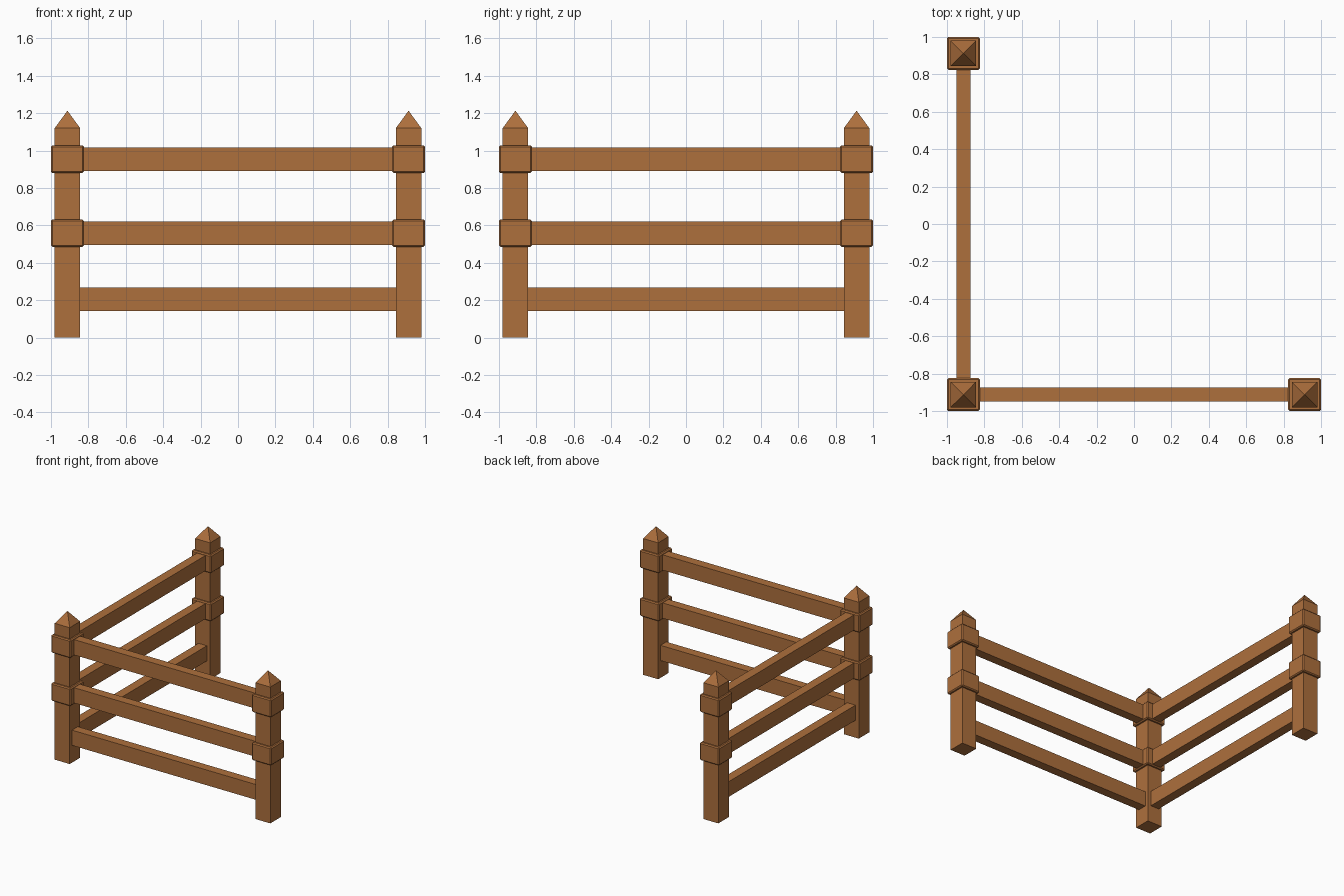
import bpy
import bmesh
from mathutils import Matrix, Vector

cube = bpy.data.objects.get("Cube")
if cube:
    bpy.data.objects.remove(cube, do_unlink=True)

# Single wood colour
wood = bpy.data.materials.new("warm brown wood")
wood.use_nodes = True
wood.diffuse_color = (0.42, 0.16, 0.046, 1)
shader = next(n for n in wood.node_tree.nodes if n.type == 'BSDF_PRINCIPLED')
shader.inputs["Base Color"].default_value = wood.diffuse_color
shader.inputs["Roughness"].default_value = 0.8

P = 0.912            # post centre distance
POST = 0.068         # post half width
BAND = 0.088         # band half width


def finish(bm, name):
    bmesh.ops.recalc_face_normals(bm, faces=bm.faces)
    mesh = bpy.data.meshes.new(name)
    bm.to_mesh(mesh)
    bm.free()
    mesh.materials.append(wood)
    obj = bpy.data.objects.new(name, mesh)
    bpy.context.collection.objects.link(obj)
    return obj


def box(name, low, high, bevel=0.0):
    low, high = Vector(low), Vector(high)
    bm = bmesh.new()
    size = Matrix.Diagonal((*(high - low), 1))
    bmesh.ops.create_cube(bm, size=1, matrix=Matrix.Translation((low + high) / 2) @ size)
    obj = finish(bm, name)
    if bevel:
        mod = obj.modifiers.new("chamfer", 'BEVEL')
        mod.width = bevel
        mod.segments = 1
    return obj


def post(name, x, y):
    # Square shaft drawn up to a pyramid point
    bm = bmesh.new()
    corners = ((-1, -1), (1, -1), (1, 1), (-1, 1))
    rings = [[bm.verts.new((x + a * POST, y + b * POST, z)) for a, b in corners]
             for z in (0, 1.12)]
    tip = bm.verts.new((x, y, 1.213))
    bm.faces.new(rings[0])
    for i in range(4):
        j = (i + 1) % 4
        bm.faces.new((rings[0][i], rings[0][j], rings[1][j], rings[1][i]))
        bm.faces.new((rings[1][i], rings[1][j], tip))
    finish(bm, name)
    # Chamfered bands around the shaft
    for label, z0, z1 in (("lower", 0.485, 0.632), ("upper", 0.88, 1.028)):
        box(f"{name}_{label}_band", (x - BAND, y - BAND, z0),
            (x + BAND, y + BAND, z1), 0.008)


post("corner_post", -P, -P)
post("front_end_post", P, -P)
post("back_end_post", -P, P)

# Three rails along each side of the corner
HALF = 0.038
END = P - POST + 0.005
for label, z0, z1 in (("bottom", 0.142, 0.267), ("middle", 0.495, 0.621),
                      ("top", 0.89, 1.016)):
    box(f"front_{label}_rail", (-END, -P - HALF, z0), (END, -P + HALF, z1))
    box(f"side_{label}_rail", (-P - HALF, -END, z0), (-P + HALF, END, z1))
